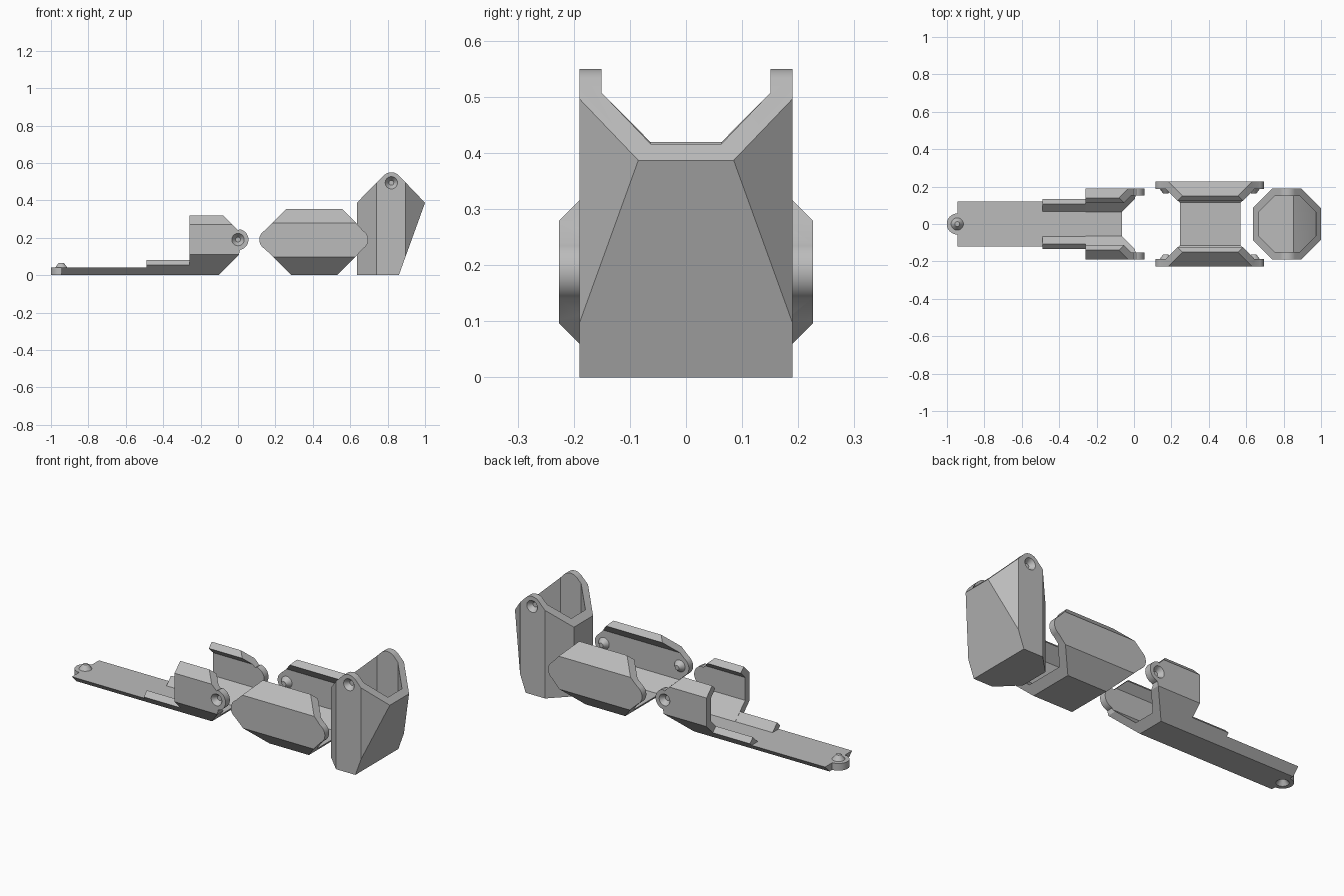
import bpy, bmesh, math
from mathutils import Matrix, Vector

if "Cube" in bpy.data.objects:
    bpy.data.objects.remove(bpy.data.objects["Cube"])

grey = bpy.data.materials.new("plain grey")
grey.use_nodes = True
colour = (0.5, 0.5, 0.5, 1)
grey.diffuse_color = colour
grey.node_tree.nodes["Principled BSDF"].inputs["Base Color"].default_value = colour

AXES = {
    "x": lambda p, d: (d, p[0], p[1]),
    "y": lambda p, d: (p[0], d, p[1]),
    "z": lambda p, d: (p[0], p[1], d),
}


def finish(name, bm):
    bmesh.ops.recalc_face_normals(bm, faces=bm.faces)
    mesh = bpy.data.meshes.new(name)
    bm.to_mesh(mesh)
    bm.free()
    mesh.materials.append(grey)
    ob = bpy.data.objects.new(name, mesh)
    bpy.context.scene.collection.objects.link(ob)
    return ob


def prism(name, points, axis, start, end):
    """Extrude a flat outline along an axis."""
    bm = bmesh.new()
    rings = [[bm.verts.new(AXES[axis](p, d)) for p in points] for d in (start, end)]
    bm.faces.new(rings[0])
    bm.faces.new(rings[1])
    n = len(points)
    for i in range(n):
        j = (i + 1) % n
        bm.faces.new((rings[0][i], rings[0][j], rings[1][j], rings[1][i]))
    return finish(name, bm)


def stud(name, base, direction, length=0.026, r1=0.033, r2=0.013):
    """Blunt cone, sunk slightly behind its base point."""
    direction = Vector(direction)
    sink = 0.004
    grow = (r1 - r2) / length * sink
    bm = bmesh.new()
    turn = direction.to_track_quat("Z", "Y").to_matrix().to_4x4()
    centre = Vector(base) + direction * (length - sink) / 2
    bmesh.ops.create_cone(bm, cap_ends=True, segments=32, radius1=r1 + grow, radius2=r2,
                          depth=length + sink, matrix=Matrix.Translation(centre) @ turn)
    return finish(name, bm)


def combine(ob, tool, operation):
    """Apply a boolean and discard the tool."""
    mod = ob.modifiers.new("cut", "BOOLEAN")
    mod.operation, mod.solver, mod.object = operation, "EXACT", tool
    bpy.context.view_layer.update()
    graph = bpy.context.evaluated_depsgraph_get()
    mesh = bpy.data.meshes.new_from_object(ob.evaluated_get(graph))
    ob.modifiers.clear()
    ob.data = mesh
    bpy.data.objects.remove(tool)


def arc(cx, cz, a0, a1, r=0.056, steps=16):
    angles = [math.radians(a0 + (a1 - a0) * i / steps) for i in range(steps + 1)]
    return [(cx + r * math.cos(a), cz + r * math.sin(a)) for a in angles]


def mirrored(half):
    """Close a half outline across the centre line."""
    return half + [(-y, z) for y, z in reversed(half)]


def channel(width, base, low, high, top):
    """Open trough section: chamfered floor and inward-leaning upper rims."""
    t, lean = 0.038, 0.016
    inner, tip, drop = width - t, width - (top - high), 0.027
    floor = base - lean
    return mirrored([(base, 0), (width, low), (width, high), (tip, top),
                     (tip - drop, top - drop), (inner, high - lean),
                     (inner, low + lean), (floor, 0.04)])


def octagon(x0, x1, half, cut):
    return [(x0, -half + cut), (x0 + cut, -half), (x1 - cut, -half), (x1, -half + cut),
            (x1, half - cut), (x1 - cut, half), (x0 + cut, half), (x0, half - cut)]


# First segment: long flat strip with a round end, stud and socket
strip = prism("base_strip", mirrored([(0.08, 0), (0.12, 0.04)]), "x", -0.945, -0.49)
combine(strip, prism("end_disc", arc(-0.945, 0, 0, 348.75, steps=31), "z", 0, 0.04), "UNION")
combine(strip, stud("end_socket", (-0.945, 0, 0), (0, 0, 1)), "DIFFERENCE")
strip_stud = stud("end_stud", (-0.945, 0, 0.04), (0, 0, 1))

# First segment: low rails along the strip
rails = prism("base_rails", mirrored([(0.08, 0), (0.134, 0.054), (0.107, 0.081),
                                      (0.066, 0.04)]), "x", -0.49, -0.26)

# First segment: tall cheeks with knuckles
cheeks = prism("base_cheeks", channel(0.19, 0.08, 0.11, 0.27, 0.32), "x", -0.26, 0.1)
side = ([(-0.3, 0), (-0.105, 0), (0.005, 0.11)] + arc(0, 0.19, -80, 80)
        + [(0, 0.24), (-0.08, 0.32), (-0.3, 0.32)])
combine(cheeks, prism("cheek_trim", side, "y", -0.3, 0.3), "INTERSECT")

# Middle segment: trough rounded at both knuckles
middle = prism("middle_segment", channel(0.226, 0.13, 0.096, 0.28, 0.355), "x", 0.05, 0.75)
side = ([(0.285, 0), (0.53, 0), (0.632, 0.102)] + arc(0.64, 0.19, -60, 60)
        + [(0.632, 0.278), (0.555, 0.355), (0.26, 0.355), (0.178, 0.273)]
        + arc(0.17, 0.19, 120, 240) + [(0.178, 0.107)])
combine(middle, prism("middle_trim", side, "y", -0.3, 0.3), "INTERSECT")

# Fingertip: hollow octagonal cup with a sloped face and two knuckle ears
tip = prism("fingertip", octagon(0.635, 1, 0.19, 0.105), "z", 0, 0.6)
side = ([(0.6, 0), (0.86, 0), (1, 0.387)] + arc(0.82, 0.494, 45, 135)
        + [(0.635, 0.387), (0.6, 0.352)])
combine(tip, prism("tip_trim", side, "y", -0.3, 0.3), "INTERSECT")
cavity = prism("tip_cavity", octagon(0.667, 0.972, 0.151, 0.088), "z", 0.05, 0.7)
hollow = [(0.6, 0.05), (0.852, 0.05), (0.972, 0.387), (0.972, 0.7), (0.6, 0.7)]
combine(cavity, prism("hollow_trim", hollow, "y", -0.3, 0.3), "INTERSECT")
combine(tip, cavity, "DIFFERENCE")

# Joint sockets outside the knuckles, studs inside the middle segment
studs = [strip_stud]
for s, label in ((1, "back"), (-1, "front")):
    combine(cheeks, stud("socket", (0, s * 0.19, 0.19), (0, -s, 0)), "DIFFERENCE")
    combine(tip, stud("socket", (0.82, s * 0.19, 0.494), (0, -s, 0)), "DIFFERENCE")
    for x, place in ((0.17, "inner"), (0.64, "outer")):
        studs.append(stud(f"{label}_{place}_stud", (x, s * 0.188, 0.19), (0, -s, 0)))

# Smooth the round knuckles, keep every facet crisp
bpy.ops.object.select_all(action="DESELECT")
for ob in [strip, rails, cheeks, middle, tip] + studs:
    ob.select_set(True)
    bpy.context.view_layer.objects.active = ob
bpy.ops.object.shade_smooth_by_angle(angle=math.radians(25))
